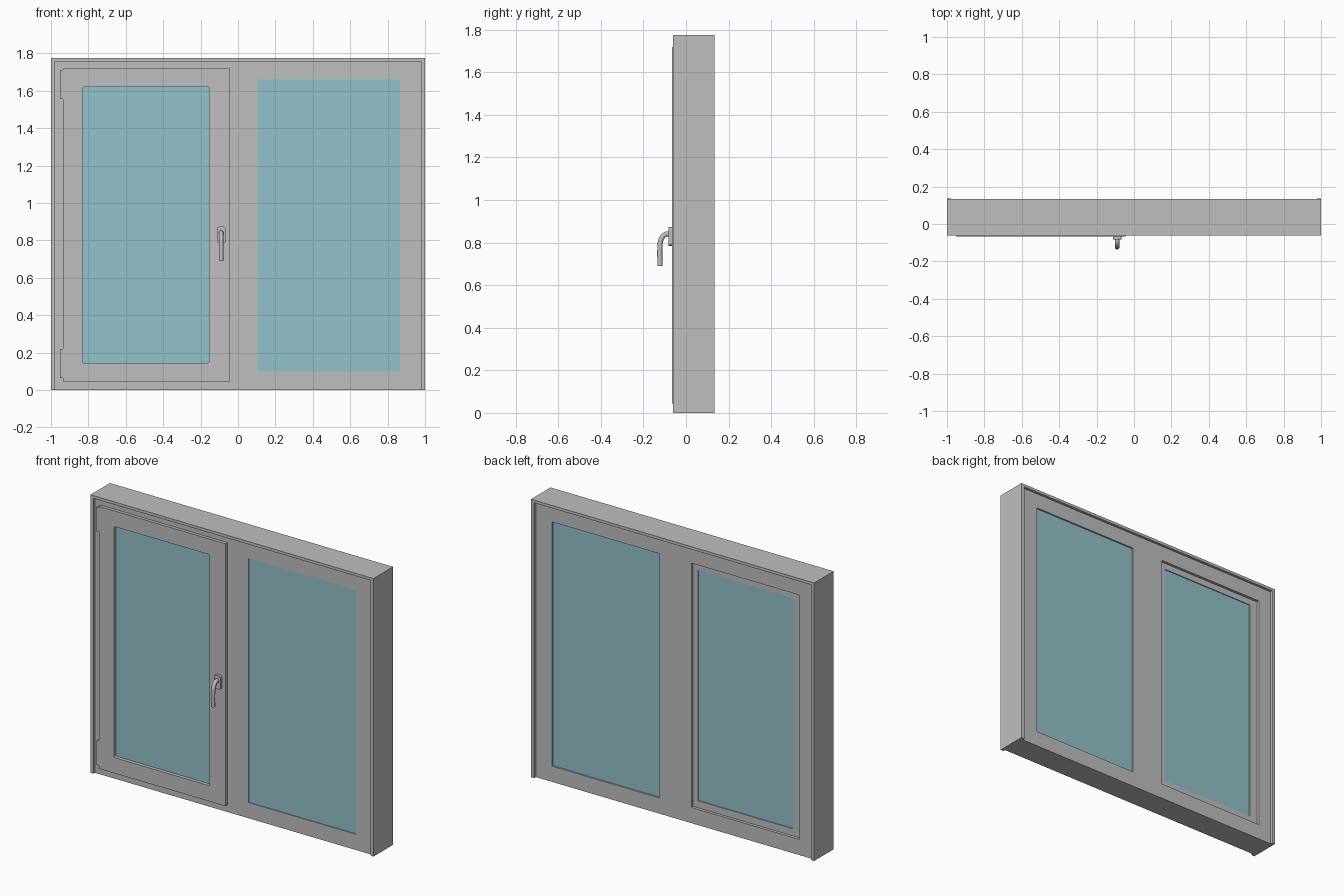
import bpy, bmesh, math

cube = bpy.data.objects.get("Cube")
if cube:
    bpy.data.objects.remove(cube, do_unlink=True)


def material(name, rgb):
    m = bpy.data.materials.new(name)
    m.use_nodes = True
    m.diffuse_color = (*rgb, 1)
    m.node_tree.nodes["Principled BSDF"].inputs["Base Color"].default_value = (*rgb, 1)
    return m


GREY = material("grey plastic", (0.52, 0.52, 0.52))
GLASS = material("blue glass", (0.29, 0.54, 0.59))


def rect(x0, x1, z0, z1, r=0.0):
    """Rectangle outline with optional rounded corners."""
    if not r:
        return [(x0, z0), (x1, z0), (x1, z1), (x0, z1)]
    corners = [(x1 - r, z1 - r), (x0 + r, z1 - r), (x0 + r, z0 + r), (x1 - r, z0 + r)]
    pts = []
    for i, (cx, cz) in enumerate(corners):
        for k in range(5):
            a = math.pi / 2 * (i + k / 4)
            pts.append((cx + r * math.cos(a), cz + r * math.sin(a)))
    return pts


def to_mesh(curve, name, mat):
    """Turn a curve into a clean mesh object."""
    ob = bpy.data.objects.new(name, curve)
    bpy.context.collection.objects.link(ob)
    bpy.ops.object.select_all(action="DESELECT")
    bpy.context.view_layer.objects.active = ob
    ob.select_set(True)
    bpy.ops.object.convert(target="MESH")
    ob = bpy.context.object
    ob.name = name
    bm = bmesh.new()
    bm.from_mesh(ob.data)
    bmesh.ops.remove_doubles(bm, verts=bm.verts, dist=0.0001)
    bmesh.ops.recalc_face_normals(bm, faces=bm.faces)
    bm.to_mesh(ob.data)
    bm.free()
    ob.data.materials.clear()
    ob.data.materials.append(mat)
    return ob


def panel(name, loops, y0, y1, mat=GREY):
    """Upright slab from an outline and its holes, between two depths."""
    c = bpy.data.curves.new(name, "CURVE")
    c.dimensions = "2D"
    c.fill_mode = "BOTH"
    c.extrude = (y1 - y0) / 2
    for loop in loops:
        s = c.splines.new("POLY")
        s.points.add(len(loop) - 1)
        for p, (x, z) in zip(s.points, loop):
            p.co = (x, z, 0, 1)
        s.use_cyclic_u = True
        s.use_smooth = False
    ob = to_mesh(c, name, mat)
    ob.rotation_euler.x = math.pi / 2
    ob.location.y = (y0 + y1) / 2
    return ob


TOP = 1.775
LIP_X, LIP_Z = 0.978, 1.757
FRONT, BACK = -0.046, 0.118
fixed_hole = (0.105, 0.865, 0.10, 1.66)
sash_hole = (-0.885, -0.12, 0.10, 1.66)
sash_view = (-0.83, -0.155, 0.145, 1.62)

# Outer casing around the sides and top
panel("outer_casing", [[(-1, 0), (-LIP_X, 0), (-LIP_X, LIP_Z), (LIP_X, LIP_Z),
                        (LIP_X, 0), (1, 0), (1, TOP), (-1, TOP)]], -0.061, 0.135)

# Main frame with both openings
panel("main_frame", [rect(-LIP_X, LIP_X, 0, LIP_Z), rect(*fixed_hole), rect(*sash_hole)],
      FRONT, BACK)
panel("fixed_glass", [rect(*fixed_hole)], FRONT + 0.006, BACK - 0.01, GLASS)

# Opening sash: front flange with two hinge tabs, body in the frame opening
L, H, R = -0.935, -0.952, -0.042
flange = [(R, 0.045), (R, 1.72), (L, 1.72), (L, 1.71), (H, 1.71), (H, 1.555), (L, 1.555),
          (L, 0.22), (H, 0.22), (H, 0.065), (L, 0.065), (L, 0.045)]
panel("sash_flange", [flange, rect(*sash_view, 0.008)], -0.066, FRONT)
panel("sash_body", [rect(*sash_hole), rect(*sash_view, 0.008)], FRONT, 0.1)
panel("sash_glass", [rect(*sash_view, 0.008)], -0.044, 0.094, GLASS)

# Handle: mounting plate and bent grip
HX = -0.09
panel("handle_plate", [rect(HX - 0.023, HX + 0.023, 0.785, 0.873, 0.012)], -0.082, -0.066)
grip = bpy.data.curves.new("handle_grip", "CURVE")
grip.dimensions = "3D"
grip.bevel_depth = 0.0125
grip.bevel_resolution = 3
grip.resolution_u = 5
grip.use_fill_caps = True
path = [(-0.075, 0.84), (-0.098, 0.838), (-0.117, 0.815), (-0.122, 0.785), (-0.1225, 0.69)]
spline = grip.splines.new("BEZIER")
spline.bezier_points.add(len(path) - 1)
for p, (y, z) in zip(spline.bezier_points, path):
    p.co = (HX, y, z)
    p.handle_left_type = p.handle_right_type = "AUTO"
to_mesh(grip, "handle_grip", GREY)
bpy.ops.object.shade_smooth_by_angle(angle=math.radians(40))
